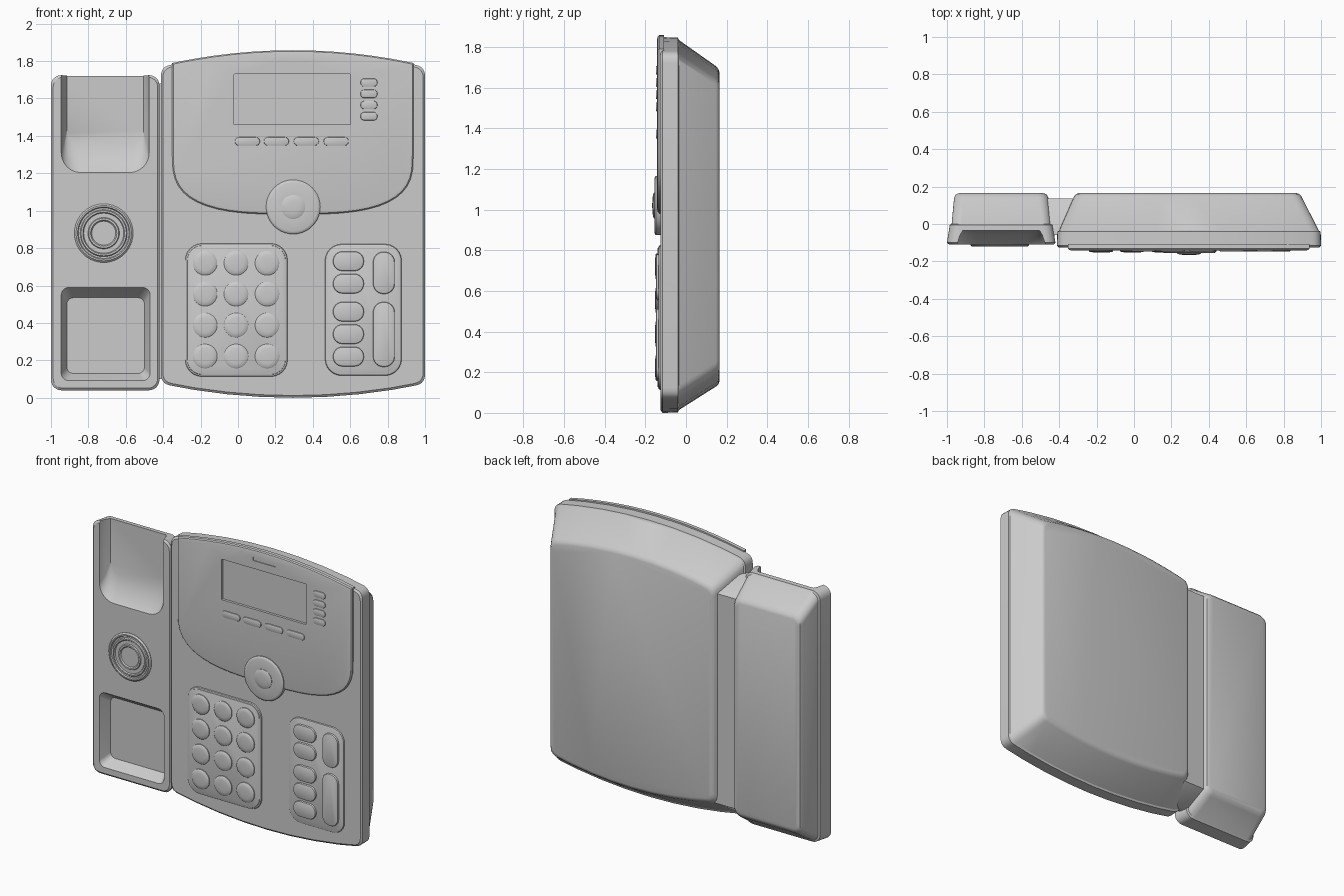
import bpy, bmesh, math
from mathutils import Vector

cube = bpy.data.objects.get("Cube")
if cube:
    bpy.data.objects.remove(cube, do_unlink=True)

grey = bpy.data.materials.new("plain grey")
grey.use_nodes = True
grey.diffuse_color = (0.6, 0.6, 0.6, 1)
grey.node_tree.nodes["Principled BSDF"].inputs["Base Color"].default_value = (0.6, 0.6, 0.6, 1)


# Outline helpers: every outline is a list of (x, z) points
def rounded_rect(x0, x1, z0, z1, r, n=6):
    r = min(r, (x1 - x0) / 2, (z1 - z0) / 2)
    corners = [(x1 - r, z1 - r), (x0 + r, z1 - r), (x0 + r, z0 + r), (x1 - r, z0 + r)]
    pts = []
    for q, (cx, cz) in enumerate(corners):
        for i in range(n + 1):
            a = (q + i / n) * math.pi / 2
            pts.append((cx + r * math.cos(a), cz + r * math.sin(a)))
    return pts


def circle(cx, cz, r, n=40):
    return [(cx + r * math.cos(i * math.tau / n), cz + r * math.sin(i * math.tau / n))
            for i in range(n)]


def arc(x0, x1, z_end, z_mid, n=8):
    return [(x0 + (x1 - x0) * i / n, z_mid + (z_end - z_mid) * (2 * i / n - 1) ** 2)
            for i in range(n + 1)]


def bowed_rect(x0, x1, bottom_end, bottom_mid, top_end, top_mid, r=0.05):
    pts = arc(x0, x1, bottom_end, bottom_mid) + arc(x1, x0, top_end, top_mid)
    out = []
    for i, p in enumerate(pts):
        if i not in (0, 8, 9, 17):
            out.append(p)
            continue
        p = Vector(p)
        a = p + (Vector(pts[i - 1]) - p).normalized() * r
        b = p + (Vector(pts[(i + 1) % len(pts)]) - p).normalized() * r
        for k in range(6):
            t = k / 5
            out.append(tuple(a * (1 - t) ** 2 + p * 2 * t * (1 - t) + b * t * t))
    return out


def panel_outline(d):
    x0, x1 = -0.352 + d, 0.938 - d
    cx, half = (x0 + x1) / 2, (x1 - x0) / 2
    pts = arc(x0, x1, 1.79 - d, 1.858 - d, 12)
    for i in range(25):
        t = math.pi * i / 24
        c, s = math.cos(t), math.sin(t)
        pts.append((cx + half * math.copysign(abs(c) ** (2 / 3), c),
                    1.3 - (0.32 - d) * max(s, 0) ** (2 / 3)))
    return pts


# Solid made of stacked outlines along y
def loft(name, rings):
    bm = bmesh.new()
    loops = [[bm.verts.new((x, y, z)) for x, z in pts] for y, pts in rings]
    for a, b in zip(loops, loops[1:]):
        for i in range(len(a)):
            j = (i + 1) % len(a)
            bm.faces.new((a[i], a[j], b[j], b[i]))
    bm.faces.new(loops[0])
    bm.faces.new(loops[-1])
    bmesh.ops.remove_doubles(bm, verts=bm.verts, dist=1e-5)
    bmesh.ops.recalc_face_normals(bm, faces=bm.faces)
    mesh = bpy.data.meshes.new(name)
    bm.to_mesh(mesh)
    bm.free()
    mesh.materials.append(grey)
    ob = bpy.data.objects.new(name, mesh)
    bpy.context.collection.objects.link(ob)
    return ob


def smooth(ob):
    bpy.ops.object.select_all(action='DESELECT')
    ob.select_set(True)
    bpy.context.view_layer.objects.active = ob
    bpy.ops.object.shade_smooth_by_angle(angle=math.radians(32))


def cut(ob, cutter):
    cutter.hide_render = True
    mod = ob.modifiers.new("recess", 'BOOLEAN')
    mod.operation, mod.solver, mod.object = 'DIFFERENCE', 'EXACT', cutter
    bpy.context.view_layer.objects.active = ob
    bpy.ops.object.modifier_apply(modifier=mod.name)
    bpy.data.objects.remove(cutter, do_unlink=True)


def pad(name, x0, x1, z0, z1, r, back, front, bevel):
    def ring(d):
        return rounded_rect(x0 + d, x1 - d, z0 + d, z1 - d, max(r - d, 0.004))
    smooth(loft(name, [(back, ring(0)), (front + bevel, ring(0)),
                       (front + bevel * 0.3, ring(bevel * 0.3)), (front, ring(bevel))]))


def turned(name, cx, cz, profile):
    smooth(loft(name, [(y, circle(cx, cz, r)) for r, y in profile]))


# Main housing with tapered back
smooth(loft("main_housing", [
    (-0.125, bowed_rect(-0.402, 0.99, 0.085, 0.012, 1.76, 1.838)),
    (-0.115, bowed_rect(-0.412, 1.0, 0.075, 0.0, 1.77, 1.848)),
    (-0.04, bowed_rect(-0.41, 0.998, 0.075, 0.002, 1.77, 1.846)),
    (-0.035, bowed_rect(-0.4, 0.988, 0.085, 0.014, 1.76, 1.834)),
    (0.148, bowed_rect(-0.32, 0.895, 0.2, 0.13, 1.635, 1.705)),
    (0.16, bowed_rect(-0.31, 0.885, 0.21, 0.142, 1.625, 1.69)),
    (0.165, bowed_rect(-0.295, 0.87, 0.225, 0.157, 1.61, 1.675))]))

# Display panel with sunken screen
panel = loft("display_panel", [(-0.108, panel_outline(0)), (-0.132, panel_outline(0)),
                               (-0.139, panel_outline(0.006)), (-0.142, panel_outline(0.02))])
for x0, x1, z0, z1, depth in [(-0.022, 0.602, 1.46, 1.73, -0.125), (0.21, 0.375, 1.783, 1.808, -0.137)]:
    cut(panel, loft("panel_cutter", [(-0.2, rounded_rect(x0, x1, z0, z1, 0.004)),
                                     (depth, rounded_rect(x0, x1, z0, z1, 0.004))]))
smooth(panel)
for x in (0.05, 0.205, 0.365, 0.525):
    pad("soft_key", x - 0.067, x + 0.067, 1.348, 1.393, 0.022, -0.138, -0.148, 0.005)
for z in (1.685, 1.625, 1.565, 1.505):
    pad("line_key", 0.655, 0.745, z - 0.022, z + 0.022, 0.02, -0.138, -0.148, 0.005)

# Navigation dial
turned("navigation_dial", 0.295, 1.02, [(0.145, -0.115), (0.145, -0.148), (0.14, -0.153),
                                        (0.13, -0.156), (0.066, -0.156)])
turned("dial_button", 0.295, 1.02, [(0.064, -0.15), (0.064, -0.158), (0.055, -0.162),
                                    (0.035, -0.165), (0.012, -0.166)])

# Number keypad
pad("keypad_rim", -0.282, 0.265, 0.113, 0.825, 0.09, -0.115, -0.135, 0.008)
pad("keypad_plate", -0.272, 0.255, 0.123, 0.815, 0.08, -0.12, -0.139, 0.005)
for x in (-0.176, -0.01, 0.156):
    for z in (0.72, 0.555, 0.388, 0.222):
        turned("number_key", x, z, [(0.065, -0.125), (0.065, -0.145), (0.06, -0.149),
                                    (0.04, -0.152), (0.015, -0.153)])

# Function keys
pad("function_plate", 0.465, 0.875, 0.118, 0.822, 0.09, -0.115, -0.135, 0.01)
for z in (0.73, 0.61, 0.46, 0.34, 0.22):
    pad("function_key", 0.508, 0.673, z - 0.052, z + 0.052, 0.05, -0.125, -0.148, 0.008)
for z0, z1 in ((0.555, 0.78), (0.165, 0.512)):
    pad("tall_key", 0.722, 0.838, z0, z1, 0.055, -0.125, -0.148, 0.008)

# Handset cradle with two rests
cradle = loft("handset_cradle", [
    (-0.11, rounded_rect(-0.988, -0.43, 0.052, 1.713, 0.05)),
    (-0.1, rounded_rect(-1.0, -0.42, 0.04, 1.725, 0.055)),
    (-0.005, rounded_rect(-0.985, -0.435, 0.045, 1.72, 0.055)),
    (0.0, rounded_rect(-0.975, -0.445, 0.055, 1.71, 0.055)),
    (0.14, rounded_rect(-0.962, -0.458, 0.15, 1.62, 0.055)),
    (0.158, rounded_rect(-0.953, -0.467, 0.168, 1.602, 0.05)),
    (0.165, rounded_rect(-0.935, -0.485, 0.185, 1.585, 0.04))])
cut(cradle, loft("ear_rest_cutter", [
    (-0.13, rounded_rect(-0.95, -0.47, 1.18, 1.9, 0.12)),
    (-0.1, rounded_rect(-0.943, -0.477, 1.215, 1.9, 0.1)),
    (-0.06, rounded_rect(-0.93, -0.49, 1.28, 1.9, 0.08)),
    (-0.035, rounded_rect(-0.915, -0.505, 1.37, 1.9, 0.06))]))
cut(cradle, loft("mouth_rest_cutter", [
    (-0.13, rounded_rect(-0.955, -0.46, 0.08, 0.6, 0.045)),
    (-0.1, rounded_rect(-0.941, -0.474, 0.097, 0.585, 0.04)),
    (-0.035, rounded_rect(-0.915, -0.5, 0.13, 0.535, 0.035))]))
smooth(cradle)

# Ringed speaker
turned("cradle_speaker", -0.718, 0.88, [
    (0.157, -0.1), (0.157, -0.113), (0.148, -0.121), (0.14, -0.121), (0.135, -0.114),
    (0.126, -0.114), (0.121, -0.121), (0.112, -0.121), (0.107, -0.114), (0.084, -0.114),
    (0.08, -0.121), (0.07, -0.121), (0.064, -0.114), (0.02, -0.114)])

# Bridge between cradle and housing
smooth(loft("bridge", [(-0.06, rounded_rect(-0.47, -0.32, 0.1, 1.68, 0.005)),
                       (-0.01, rounded_rect(-0.47, -0.32, 0.1, 1.68, 0.005)),
                       (0.135, rounded_rect(-0.47, -0.3, 0.19, 1.59, 0.005))]))
